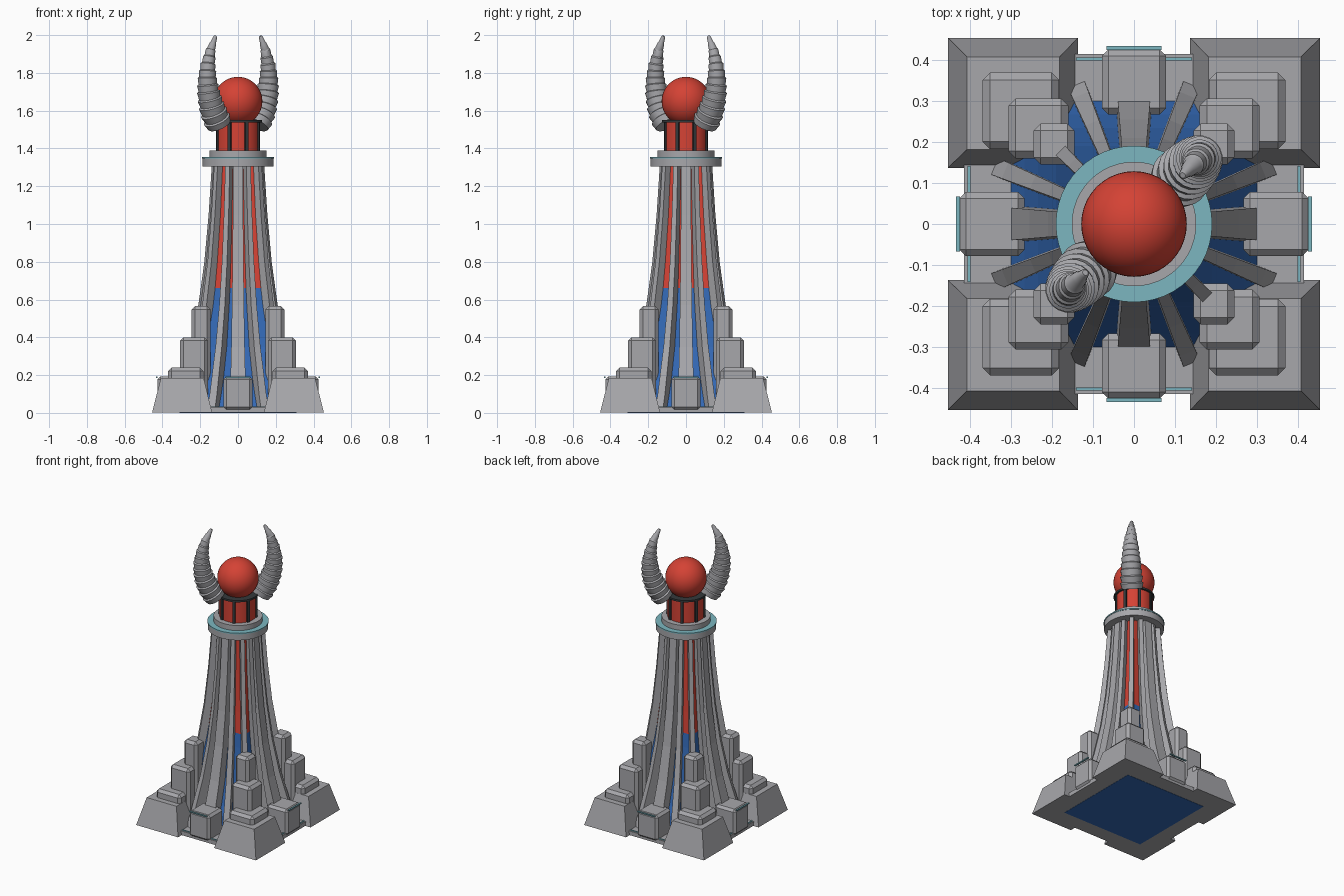
import bpy, bmesh
from math import pi, sin, cos, radians
from mathutils import Vector, Matrix

if "Cube" in bpy.data.objects:
    bpy.data.objects.remove(bpy.data.objects["Cube"], do_unlink=True)


def material(name, rgb):
    m = bpy.data.materials.new(name)
    m.use_nodes = True
    m.diffuse_color = (*rgb, 1)
    m.node_tree.nodes["Principled BSDF"].inputs["Base Color"].default_value = (*rgb, 1)
    return m


GREY = material("stone grey", (0.39, 0.39, 0.41))
RED = material("warm red", (0.66, 0.055, 0.035))
BLUE = material("deep blue", (0.033, 0.14, 0.46))
DARK = material("dark metal", (0.035, 0.042, 0.045))
CYAN = material("pale cyan", (0.2, 0.47, 0.53))


def finish(bm, name, *mats, smooth=False, bevel=0):
    bmesh.ops.recalc_face_normals(bm, faces=bm.faces)
    me = bpy.data.meshes.new(name)
    bm.to_mesh(me)
    bm.free()
    ob = bpy.data.objects.new(name, me)
    bpy.context.collection.objects.link(ob)
    for m in mats:
        me.materials.append(m)
    if smooth:
        bpy.ops.object.select_all(action="DESELECT")
        ob.select_set(True)
        bpy.context.view_layer.objects.active = ob
        bpy.ops.object.shade_smooth_by_angle(angle=radians(30))
    if bevel:
        b = ob.modifiers.new("chamfer", "BEVEL")
        b.width, b.segments = bevel, 1
    return ob


def loft(rings):
    """Skin a list of equal-length rings of points and cap both ends."""
    bm = bmesh.new()
    loops = [[bm.verts.new(p) for p in ring] for ring in rings]
    for a, b in zip(loops, loops[1:]):
        for i in range(len(a)):
            j = (i + 1) % len(a)
            bm.faces.new((a[i], a[j], b[j], b[i]))
    bm.faces.new(loops[0])
    bm.faces.new(loops[-1])
    return bm


def rect(x0, x1, y0, y1, z):
    return [(x0, y0, z), (x1, y0, z), (x1, y1, z), (x0, y1, z)]


def box(name, mat, x, y, z, angle=0, bevel=0):
    bm = loft([rect(*x, *y, h) for h in z])
    bm.transform(Matrix.Rotation(angle, 4, "Z"))
    return finish(bm, name, mat, bevel=bevel)


def cylinder(name, mat, r, z0, z1):
    ring = lambda z: [(r * cos(i * pi / 24), r * sin(i * pi / 24), z) for i in range(48)]
    return finish(loft([ring(z0), ring(z1)]), name, mat, smooth=True)


# Square flared core, blue below and red above
core = [(0, 0.31), (0.03, 0.30), (0.1, 0.268), (0.19, 0.235), (0.35, 0.19), (0.57, 0.154),
        (0.66, 0.143), (0.8, 0.13), (1.05, 0.112), (1.31, 0.10)]
bm = loft([rect(-c, c, -c, c, z) for z, c in core])
for f in bm.faces:
    f.material_index = int(f.calc_center_median().z > 0.66)
finish(bm, "tower_core", BLUE, RED)

# Sixteen flared buttress ribs; the four facing ones are wider
ribs = [(0.005, 0.36), (0.1, 0.325), (0.19, 0.30), (0.35, 0.255), (0.57, 0.21),
        (0.8, 0.178), (1.05, 0.155), (1.31, 0.138)]
for i in range(16):
    reach = (1, 1.05, 1.2, 1.05)[i % 4]
    wide = 1 if i % 4 == 0 else 0.5
    rings = []
    for z, r in ribs:
        w = wide * (0.014 + 0.085 * r)
        rings.append(rect(0.03, r * reach, -w, w, z))
    bm = loft(rings)
    bm.transform(Matrix.Rotation(i * pi / 8, 4, "Z"))
    finish(bm, f"buttress_rib_{i + 1}", GREY)

# Corner pylons with stepped blocks; side porches with cyan trim
for k in range(4):
    turn = k * pi / 2
    bm = loft([rect(0.137, 0.455, 0.137, 0.455, 0.002), rect(0.182, 0.408, 0.182, 0.408, 0.185)])
    bm.transform(Matrix.Rotation(turn, 4, "Z"))
    finish(bm, f"corner_pylon_{k + 1}", GREY)
    for n, (a, b, top) in enumerate([(0.183, 0.37, 0.24), (0.16, 0.307, 0.4), (0.145, 0.246, 0.565)]):
        box(f"stepped_block_{k + 1}_{n + 1}", GREY, (a, b), (a, b), (0.05, top), turn, 0.018)
    box(f"porch_plinth_{k + 1}", GREY, (-0.15, 0.15), (-0.415, -0.28), (0.002, 0.03), turn)
    box(f"plinth_trim_{k + 1}", CYAN, (-0.142, 0.142), (-0.407, -0.399), (0.029, 0.035), turn)
    box(f"porch_{k + 1}", GREY, (-0.078, 0.078), (-0.427, -0.267), (0.015, 0.192), turn, 0.016)
    box(f"porch_trim_{k + 1}", CYAN, (-0.067, 0.067), (-0.435, -0.425), (0.186, 0.193), turn)

# Collar at the head of the shaft
cylinder("collar_flange", GREY, 0.188, 1.305, 1.347)
cylinder("collar_trim", CYAN, 0.191, 1.347, 1.355)
cylinder("collar_step", GREY, 0.152, 1.355, 1.39)

# Red drum with dark bars and cap
cylinder("lantern_drum", RED, 0.115, 1.39, 1.54)
cylinder("lantern_cap", DARK, 0.128, 1.538, 1.55)
for k in range(8):
    box(f"lantern_bar_{k + 1}", DARK, (0.105, 0.123), (-0.009, 0.009), (1.39, 1.54), (k + 0.5) * pi / 4)

# Orb
bm = bmesh.new()
bmesh.ops.create_uvsphere(bm, u_segments=40, v_segments=24, radius=0.129,
                          matrix=Matrix.Translation((0, 0, 1.65)))
finish(bm, "orb", RED, smooth=True)

# Two ridged horns on the diagonal: distance out, height, radius
horn = [Vector(p) for p in [(0.14, 1.525, 0.07), (0.188, 1.60, 0.068), (0.218, 1.68, 0.06),
                            (0.23, 1.76, 0.051), (0.225, 1.84, 0.039), (0.205, 1.92, 0.025),
                            (0.168, 1.995, 0.009)]]


def horn_at(t):
    i = min(int(t * 6), 5)
    return horn[i].lerp(horn[i + 1], t * 6 - i)


def horn_ring(t, swell):
    d, z, r = horn_at(t)
    step = horn_at(min(t + 0.06, 1)) - horn_at(max(t - 0.06, 0))
    side = Vector((step.y, 0, -step.x)).normalized()
    return [Vector((d, 0, z)) + r * swell * (side * cos(a) + Vector((0, sin(a), 0)))
            for a in (j * pi / 10 for j in range(20))]


STEPS = 13
for name, turn in (("left_horn", pi / 4), ("right_horn", 5 * pi / 4)):
    rings = []
    for s in range(STEPS):
        rings += [horn_ring(s / STEPS, 0.92), horn_ring((s + 0.85) / STEPS, 1.06)]
    rings.append(horn_ring(1, 0.8))
    bm = loft(rings)
    bm.transform(Matrix.Rotation(turn, 4, "Z"))
    finish(bm, name, GREY, smooth=True)
